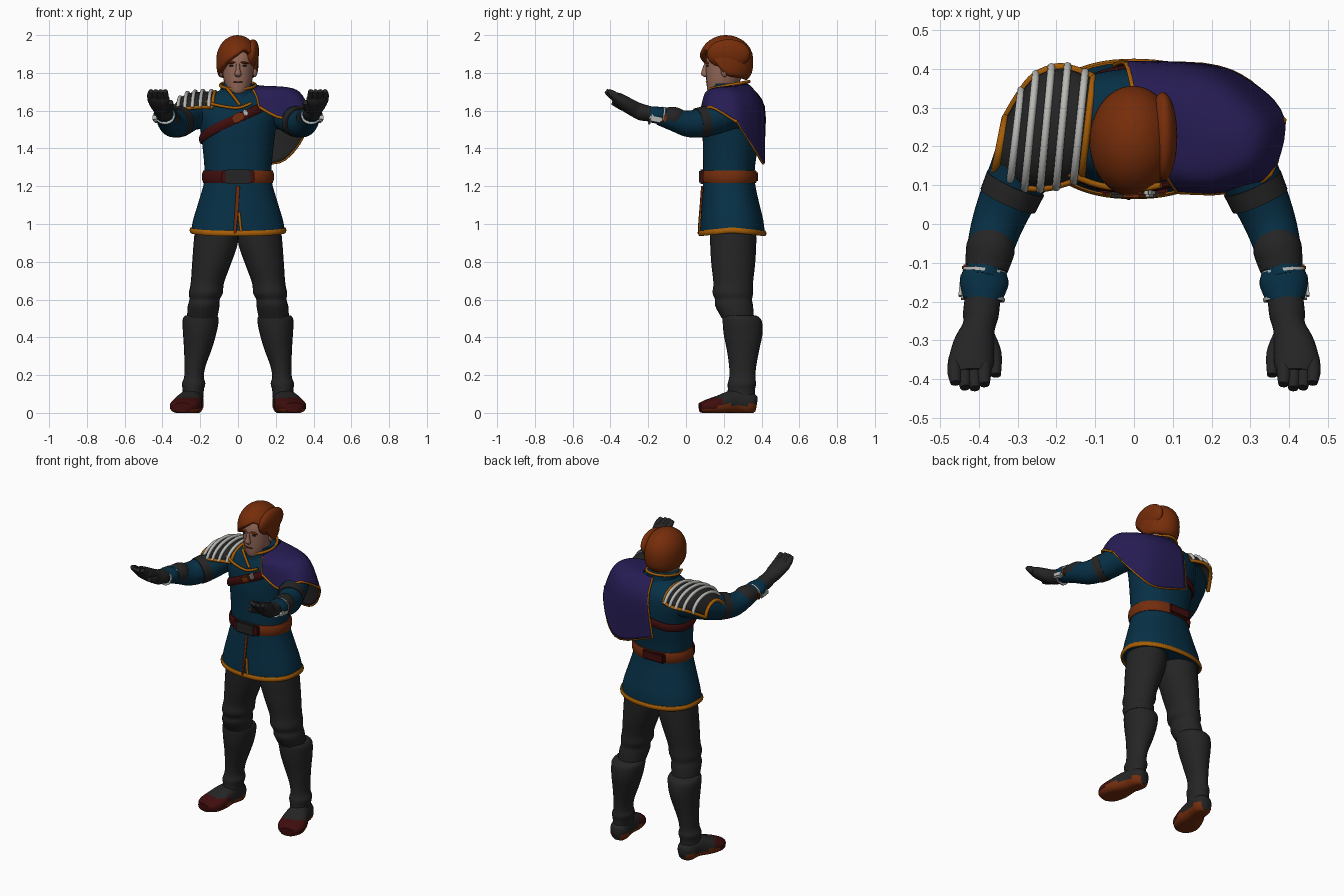
import bpy, bmesh, math
from mathutils import Vector, Matrix

cube = bpy.data.objects.get("Cube")
if cube:
    bpy.data.objects.remove(cube)


def material(name, r, g, b):
    m = bpy.data.materials.new(name)
    m.use_nodes = True
    m.diffuse_color = (r, g, b, 1)
    bsdf = m.node_tree.nodes["Principled BSDF"]
    bsdf.inputs["Base Color"].default_value = (r, g, b, 1)
    bsdf.inputs["Roughness"].default_value = 0.8
    return m


TEAL = material("teal cloth", .002, .029, .06)
PURPLE = material("purple cape", .02, .012, .09)
HAIR = material("red hair", .18, .026, .003)
SKIN = material("skin", .3, .14, .1)
GREY = material("dark grey", .018, .018, .018)
GOLD = material("orange trim", .38, .11, .002)
BROWN = material("brown leather", .17, .026, .004)
RED = material("dark red leather", .05, .004, .004)
STEEL = material("steel", .48, .48, .46)


def finish(name, bm, mats, rule=None):
    bmesh.ops.remove_doubles(bm, verts=bm.verts[:], dist=1e-5)
    bmesh.ops.recalc_face_normals(bm, faces=bm.faces[:])
    for f in bm.faces:
        f.smooth = True
        if rule:
            f.material_index = rule(f.calc_center_median())
    me = bpy.data.meshes.new(name)
    bm.to_mesh(me)
    bm.free()
    me.set_sharp_from_angle(angle=math.radians(50))
    for m in mats if isinstance(mats, (list, tuple)) else [mats]:
        me.materials.append(m)
    ob = bpy.data.objects.new(name, me)
    bpy.context.scene.collection.objects.link(ob)
    return ob


def smooth(rows, steps=4, closed=False):
    """Smooth curve through tuples of any length."""
    n, out = len(rows), []
    get = lambda i: rows[i % n] if closed else rows[max(0, min(n - 1, i))]
    for i in range(n if closed else n - 1):
        for k in range(steps):
            t = k / steps
            out.append(tuple(
                .5 * (2 * b + (c - a) * t + (2 * a - 5 * b + 4 * c - d) * t * t
                      + (3 * b - a - 3 * c + d) * t ** 3)
                for a, b, c, d in zip(get(i - 1), get(i), get(i + 1), get(i + 2))))
    return out if closed else out + [tuple(rows[-1])]


def grid(name, rows, mats, wrap=False, closed=False, rule=None):
    bm = bmesh.new()
    vs = [[bm.verts.new(p) for p in row] for row in rows]
    n, m = len(vs), len(vs[0])
    for i in range(n if closed else n - 1):
        for j in range(m if wrap else m - 1):
            a, b, k = vs[i], vs[(i + 1) % n], (j + 1) % m
            bm.faces.new((a[j], a[k], b[k], b[j]))
    if wrap and not closed:
        bm.faces.new(vs[0])
        bm.faces.new(vs[-1])
    return finish(name, bm, mats, rule)


def loft(name, secs, mats, flat=False, side=1, sq=1, closed=False, rule=None, n=24):
    """Skin oval sections (x, y, z, rx, ry), level or square to the path."""
    secs = smooth([(s[0] * side, *s[1:]) for s in secs], 4, closed)
    rows, count = [], len(secs)
    for i, s in enumerate(secs):
        c = Vector(s[:3])
        u, v = Vector((1, 0, 0)), Vector((0, 1, 0))
        if not flat:
            p = secs[i - 1] if closed or i else s
            q = secs[(i + 1) % count] if closed or i < count - 1 else s
            t = (Vector(q[:3]) - Vector(p[:3])).normalized()
            u = t.cross(Vector((0, 0, 1)))
            u = u.normalized() if u.length > .05 else Vector((1, 0, 0))
            v = u.cross(t)
        ring = []
        for k in range(n):
            a = math.tau * k / n
            x, y = (math.copysign(abs(w) ** sq, w) for w in (math.cos(a), math.sin(a)))
            p = c + u * x * s[3] + v * y * s[4]
            p.z = max(p.z, 0)
            ring.append(p)
        rows.append(ring)
    return grid(name, rows, mats, True, closed, rule)


def cord(name, pts, mat, r=.009, h=None, **kw):
    return loft(name, [(*p, r, h or r) for p in pts], mat, n=10, **kw)


def blob(name, c, r, mat, rot=(0, 0, 0)):
    bm = bmesh.new()
    bmesh.ops.create_uvsphere(bm, u_segments=28, v_segments=18, radius=1)
    ob = finish(name, bm, mat)
    ob.location, ob.scale, ob.rotation_euler = c, r, rot


def box(name, c, size, mat, rot=(0, 0, 0)):
    bm = bmesh.new()
    bmesh.ops.create_cube(bm, size=1, matrix=Matrix.Diagonal((*size, 1)))
    bmesh.ops.bevel(bm, geom=bm.edges[:], offset=min(size) * .25, segments=2, affect='EDGES')
    ob = finish(name, bm, mat)
    ob.location, ob.rotation_euler = c, rot


# Tunic
TORSO = [(0, .245, .95, .25, .172), (0, .243, 1.02, .238, .166), (0, .235, 1.12, .208, .15),
         (0, .228, 1.22, .18, .137), (0, .228, 1.3, .178, .137), (0, .235, 1.4, .187, .145),
         (0, .243, 1.5, .2, .155), (0, .248, 1.6, .225, .15), (0, .25, 1.66, .19, .13),
         (0, .24, 1.7, .11, .1), (0, .235, 1.72, .085, .09)]
loft("tunic", TORSO, TEAL, flat=True, sq=.9, n=48)
FINE = smooth(TORSO, 8)


def on_torso(deg, z, off=0):
    s = min(FINE, key=lambda q: abs(q[2] - z))
    a = math.radians(deg)
    x, y = (math.copysign(abs(w) ** .9, w) for w in (math.cos(a), math.sin(a)))
    return (s[0] + x * (s[3] + off), s[1] + y * (s[4] + off), z)


cord("hem_trim", [on_torso(d, .967 - .017 * abs(math.sin(math.radians(d)))) for d in range(0, 360, 20)],
     GOLD, .009, .015, closed=True)
cord("front_placket", [on_torso(d, z, .001) for d, z in ((-90, 1.2), (-91, 1.1), (-92, 1.02), (-93, .95))],
     BROWN, .012, .007)
cord("placket_edge", [on_torso(d, z, .001) for d, z in ((-89, 1.06), (-88, 1.0), (-87, .95))], GOLD, .007)
cord("belt", [on_torso(d, 1.25, .004) for d in range(0, 360, 20)], [BROWN, RED], .01, .034, closed=True,
     rule=lambda c: int(c.x < -.04 and c.y < .2))
box("buckle", (0, .083, 1.25), (.13, .03, .075), GREY)
box("buckle_rim", (0, .088, 1.25), (.175, .025, .064), RED)
box("belt_back_plate", (-.03, .366, 1.25), (.15, .03, .06), RED)

# Chest strap with fittings
STRAP = [(-50, 1.63), (-70, 1.6), (-90, 1.56), (-120, 1.51), (-150, 1.47), (-180, 1.45),
         (-210, 1.45), (-240, 1.46), (-270, 1.49), (-300, 1.52)]
cord("chest_strap", [on_torso(d, z, .003) for d, z in STRAP], RED, .011, .025)
box("strap_pouch", (0, .083, 1.565), (.06, .03, .045), BROWN, (0, -.5, 0))
box("strap_clasp", (.04, .085, 1.59), (.022, .03, .035), STEEL, (0, -.5, 0))

# Collar
loft("collar", [(0, .235, 1.67, .105, .115), (0, .23, 1.71, .092, .104), (0, .23, 1.745, .093, .102)],
     TEAL, flat=True)
cord("collar_trim", [(.093 * math.cos(a), .23 + .105 * math.sin(a), 1.735 + .02 * math.sin(a))
                     for a in [math.tau * i / 16 for i in range(16)]], GOLD, .008, closed=True)
cord("neckline_trim", [(-.17, .13, 1.645), (-.09, .1, 1.625), (0, .09, 1.615), (.07, .1, 1.64)], GOLD, .008)
cord("collar_front_trim", [(-.06, .13, 1.72), (-.02, .11, 1.67), (.01, .1, 1.63)], GOLD, .008)

# Head
loft("head", [(0, .235, 1.66, .06, .065), (0, .165, 1.69, .03, .04), (0, .178, 1.705, .053, .064),
              (0, .195, 1.75, .073, .087), (0, .205, 1.81, .083, .1), (0, .207, 1.87, .086, .1),
              (0, .21, 1.93, .07, .08)], SKIN, flat=True)
loft("nose", [(0, .105, 1.85, .009, .008), (0, .1, 1.82, .011, .014), (0, .098, 1.792, .018, .018),
              (0, .107, 1.778, .01, .008)], SKIN, flat=True, n=12)
blob("mouth", (0, .112, 1.752), (.026, .008, .004), RED)
blob("chin", (0, .137, 1.703), (.028, .02, .018), SKIN)
for s, tag in ((1, "left"), (-1, "right")):
    blob(tag + "_eye", (s * .034, .115, 1.838), (.013, .009, .005), GREY)
    blob(tag + "_brow", (s * .036, .111, 1.853), (.024, .01, .006), HAIR, (0, s * .15, 0))
    blob(tag + "_ear", (s * .09, .205, 1.81), (.013, .02, .032), SKIN)

# Hair cap: hairline heights from the brow round the left side
HAIRLINE = [1.9, 1.925, 1.87, 1.79, 1.775, 1.765, 1.76, 1.765, 1.775, 1.785, 1.815, 1.86]
locks = []
for i, (low,) in enumerate(smooth([(h,) for h in HAIRLINE], 4, True)):
    a = math.tau * i / 48
    end, lock = math.acos((low - 1.87) / .13), []
    for j in range(13):
        c = math.cos(end * j / 12)
        r = math.sqrt(1 - c * c) if c > 0 else (1 + c ** 3) ** (1 / 3)
        lock.append((.112 * r * math.sin(a) - .003, .213 - .143 * r * math.cos(a), 1.87 + .13 * c))
    locks.append(lock)
hair = grid("hair", locks, HAIR, closed=True)
hair.modifiers.new("thickness", 'SOLIDIFY').thickness = .03
blob("hair_left_lock", (.074, .225, 1.9), (.037, .115, .078), HAIR, (0, .1, 0))

# Cape over the left shoulder: neck, shoulder and hem points from front to back
NECK = [(.08, .13, 1.71), (.09, .16, 1.72), (.1, .2, 1.725), (.1, .25, 1.73),
        (.09, .3, 1.735), (.06, .33, 1.735), (0, .335, 1.73)]
OVER = [(.1, .1, 1.67), (.2, .105, 1.69), (.28, .16, 1.71), (.31, .25, 1.7),
        (.25, .345, 1.66), (.15, .4, 1.62), (-.02, .412, 1.62)]
HEM = [(.11, .085, 1.62), (.24, .085, 1.56), (.35, .13, 1.62), (.385, .27, 1.54),
       (.3, .365, 1.39), (.18, .41, 1.32), (-.05, .41, 1.39)]
curves = [smooth(line, 5) for line in (NECK, OVER, HEM)]
cape = grid("cape", [smooth(p, 8) for p in zip(*curves)], [PURPLE, GREY])
thick = cape.modifiers.new("thickness", 'SOLIDIFY')
thick.thickness, thick.offset, thick.material_offset = .008, 0, 1
cord("cape_front_hem_trim", HEM[:4], GOLD, .008)
cord("cape_back_hem_trim", HEM[3:], GOLD, .0055)
for tag, k in (("front", 0), ("back", -1)):
    cord("cape_" + tag + "_trim", [NECK[k], OVER[k], HEM[k]], GOLD, .006)

# Ribbed guard on the right shoulder: x, middle y, top z, half depth
PLATE = smooth([(-.12, .25, 1.7, .13), (-.2, .25, 1.7, .157), (-.28, .235, 1.685, .14),
                (-.345, .2, 1.625, .075)], 6)


def rib(x, y, top, w, lift=0):
    arc = [math.radians(d) for d in range(-80, 81, 16)]
    return [(x + .015 * math.sin(a), y + (w + lift) * math.sin(a),
             top - .1 + (.1 + lift) * math.cos(a)) for a in arc]


ribs = [rib(*p) for p in PLATE]
guard = grid("shoulder_guard", ribs, GREY)
guard.modifiers.new("thickness", 'SOLIDIFY').thickness = .01
for i in range(2, 17, 3):
    cord("guard_rib", rib(*PLATE[i], .005), STEEL, .01)
cord("guard_outer_trim", ribs[-1], GOLD, .011)
cord("guard_inner_trim", ribs[0], GOLD, .009)
for tag, k in (("front", 0), ("back", -1)):
    cord("guard_" + tag + "_trim", [r[k] for r in ribs[::3]], GOLD, .01)

for s, tag in ((1, "left_"), (-1, "right_")):
    # Arm
    loft(tag + "sleeve", [(.15, .27, 1.59, .09, .085), (.245, .225, 1.585, .088, .088),
                          (.3, .12, 1.545, .078, .08), (.345, .02, 1.53, .068, .071),
                          (.37, -.06, 1.55, .06, .06), (.385, -.14, 1.573, .05, .05)], TEAL, side=s)
    loft(tag + "arm_band", [(.305, .105, 1.543, .08, .082), (.325, .06, 1.535, .077, .079)], GREY, side=s)
    loft(tag + "elbow_guard", [(.365, -.045, 1.55, .055, .06), (.37, -.065, 1.56, .063, .06),
                               (.38, -.115, 1.57, .055, .048)], GREY, side=s)
    loft(tag + "cuff", [(.382, -.12, 1.572, .054, .045), (.386, -.15, 1.576, .063, .045),
                        (.39, -.195, 1.582, .05, .042)], TEAL, side=s)
    for y, r in ((-.118, .056), (-.186, .053)):
        loft(tag + "cuff_ring", [(.385, y, 1.573, r, .046), (.386, y - .008, 1.574, r, .046)],
             STEEL, side=s)
    box(tag + "wrist_plate", (s * .435, -.16, 1.558), (.03, .07, .035), STEEL, (-.2, 0, s * .1))
    box(tag + "wrist_strap", (s * .428, -.112, 1.56), (.03, .015, .045), BROWN)
    # Glove
    loft(tag + "glove", [(.39, -.19, 1.583, .046, .04), (.395, -.235, 1.592, .046, .044),
                         (.4, -.265, 1.605, .042, .042), (.412, -.31, 1.63, .053, .04),
                         (.42, -.36, 1.662, .058, .034), (.42, -.385, 1.68, .045, .022)], GREY, side=s)
    for i in range(4):
        x, reach = .385 + .025 * i, (.0, .01, .008, -.004)[i]
        loft(tag + "finger", [(x, -.345, 1.652, .018, .021), (x + .002, -.385 - reach, 1.683, .019, .02),
                              (x, -.414 - reach, 1.704, .013, .012)], GREY, side=s, n=12)
    loft(tag + "thumb", [(.38, -.29, 1.61, .022, .024), (.36, -.335, 1.62, .019, .02),
                         (.356, -.39, 1.645, .013, .014)], GREY, side=s, n=12)

    # Leg
    loft(tag + "trouser", [(.115, .25, 1.0, .11, .12), (.118, .25, .9, .117, .122),
                           (.14, .25, .79, .103, .116), (.162, .25, .69, .088, .105),
                           (.17, .248, .635, .09, .107), (.177, .252, .6, .08, .098),
                           (.182, .255, .565, .084, .1), (.19, .275, .5, .08, .085)],
         GREY, flat=True, side=s)
    loft(tag + "boot", [(.195, .285, .515, .085, .088), (.198, .297, .49, .096, .103),
                        (.203, .302, .42, .088, .103), (.212, .302, .34, .074, .087),
                        (.227, .3, .25, .056, .072), (.233, .298, .19, .052, .069),
                        (.235, .296, .155, .062, .075), (.237, .293, .12, .056, .072),
                        (.24, .29, .06, .055, .075)], GREY, flat=True, side=s)
    loft(tag + "foot", [(.232, .372, .045, .03, .04), (.236, .34, .05, .055, .058),
                        (.25, .26, .06, .062, .062), (.27, .18, .043, .08, .05),
                        (.287, .115, .033, .076, .038), (.295, .075, .028, .045, .026)],
         [GREY, BROWN, RED], side=s, sq=.8,
         rule=lambda c: 1 if c.z < (.02 if c.y < .17 else .042) else 2 if c.y < .19 and c.z < .078 else 0)
